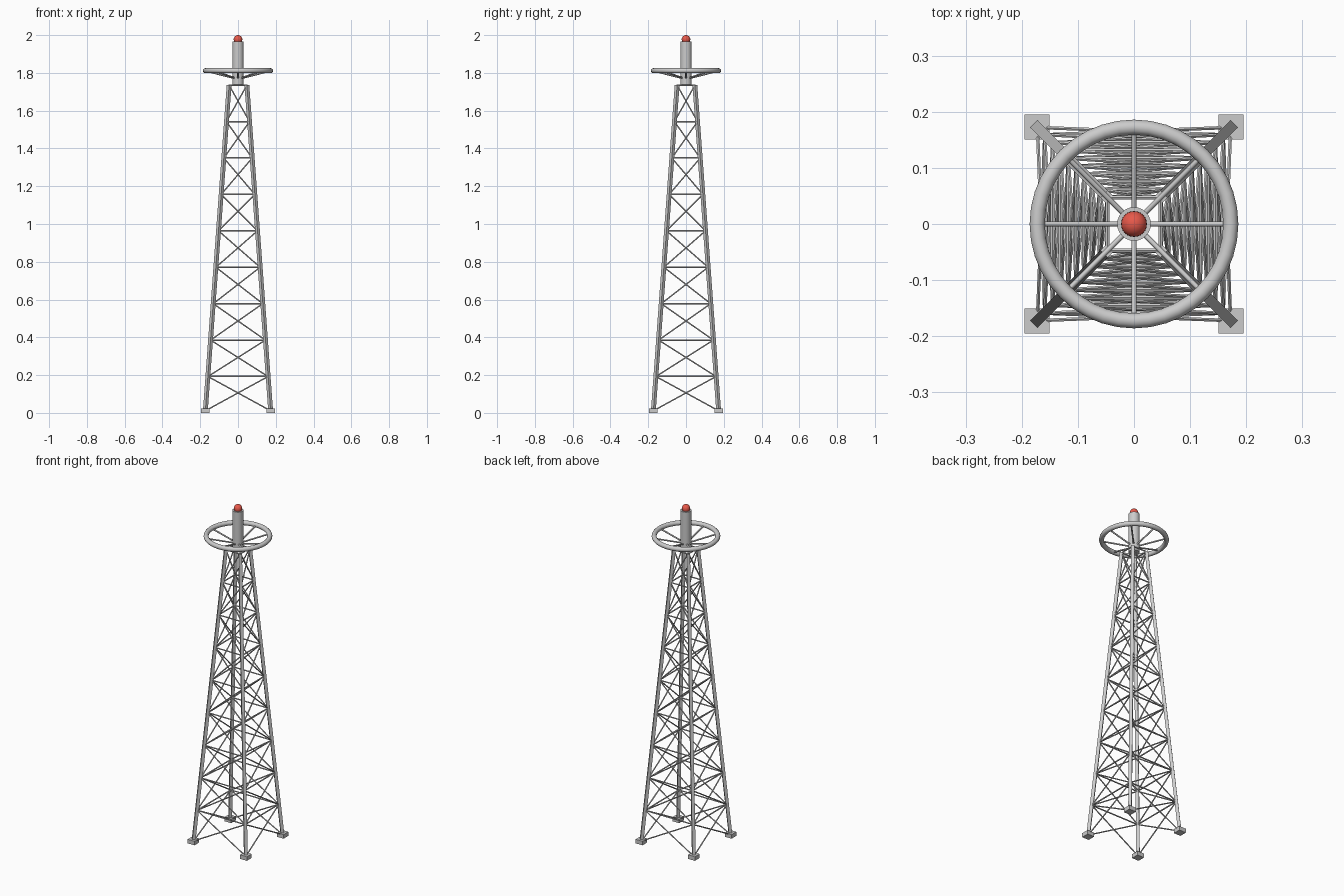
import bpy, math
from mathutils import Vector

if "Cube" in bpy.data.objects:
    bpy.data.objects.remove(bpy.data.objects["Cube"])

BASE, TOP, HEIGHT, PANELS = 0.173, 0.047, 1.735, 9


def bar(name, a, b, radius, sides=8):
    # straight member between two points; four sides gives a square bar
    a, b = Vector(a), Vector(b)
    d = b - a
    r = radius * math.sqrt(2) if sides == 4 else radius
    bpy.ops.mesh.primitive_cylinder_add(vertices=sides, radius=r, depth=d.length)
    o = bpy.context.object
    o.name = name
    if sides == 4:
        # square the section, with one face turned outwards
        yaw = math.atan2(d.y, d.x)
        pitch = math.acos(d.z / d.length)
        for v in o.data.vertices:
            x, y = v.co.x, v.co.y
            v.co.x, v.co.y = (x - y) * math.sqrt(0.5), (x + y) * math.sqrt(0.5)
        o.rotation_euler = (0, pitch, yaw)
    else:
        o.rotation_euler = d.to_track_quat('Z', 'Y').to_euler()
        bpy.ops.object.shade_smooth_by_angle(angle=math.radians(50))
    o.location = (a + b) / 2
    return o


def corner(k, level):
    # corner k of the tapering tower at a given panel level
    t = level / PANELS
    w = BASE + (TOP - BASE) * t
    sx, sy = [(-1, -1), (1, -1), (1, 1), (-1, 1)][k % 4]
    return Vector((sx * w, sy * w, HEIGHT * t))


for k in range(4):
    # legs and footings
    bar("leg", corner(k, 0) + Vector((0, 0, 0.008)), corner(k, PANELS), 0.009, 4)
    p = corner(k, 0)
    bpy.ops.mesh.primitive_cube_add(size=1, location=(p.x, p.y, 0.012))
    foot = bpy.context.object
    foot.name = "footing"
    foot.scale = (0.045, 0.045, 0.024)
    # lattice: crossed braces and horizontal struts on each face
    for i in range(PANELS):
        lo = 0.06 if i == 0 else i
        bar("cross_brace", corner(k, lo), corner(k + 1, i + 1), 0.0035, 6)
        bar("cross_brace", corner(k + 1, lo), corner(k, i + 1), 0.0035, 6)
        bar("horizontal_strut", corner(k, i + 1), corner(k + 1, i + 1), 0.004, 6)

# mast
bar("mast", (0, 0, 1.733), (0, 0, 1.967), 0.03, 24)

# ring platform and sloping spokes
bpy.ops.mesh.primitive_torus_add(major_radius=0.1725, minor_radius=0.0135,
                                 major_segments=40, minor_segments=12, location=(0, 0, 1.812))
bpy.context.object.name = "antenna_ring"
bpy.ops.object.shade_smooth_by_angle(angle=math.radians(60))
for k in range(8):
    c, s = math.cos(k * math.pi / 4), math.sin(k * math.pi / 4)
    bar("ring_spoke", (0.02 * c, 0.02 * s, 1.772), (0.17 * c, 0.17 * s, 1.81), 0.0045, 8)

# red beacon
bpy.ops.mesh.primitive_uv_sphere_add(segments=24, ring_count=12, radius=0.023, location=(0, 0, 1.977))
beacon = bpy.context.object
beacon.name = "beacon_light"
bpy.ops.object.shade_smooth_by_angle(angle=math.radians(60))
red = bpy.data.materials.new("beacon_red")
red.diffuse_color = (0.8, 0.1, 0.07, 1)
red.use_nodes = True
red.node_tree.nodes["Principled BSDF"].inputs["Base Color"].default_value = red.diffuse_color
beacon.data.materials.append(red)
